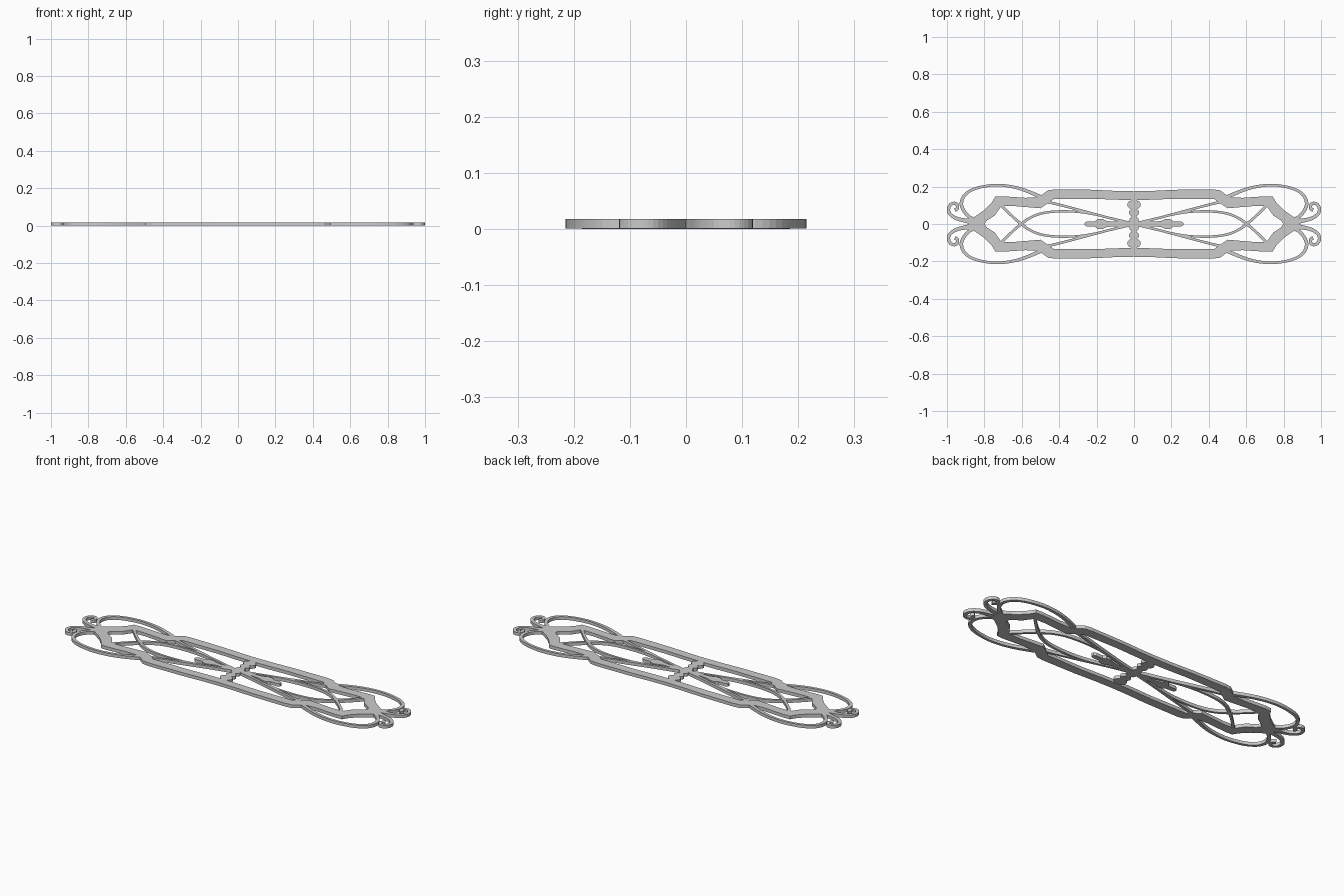
import bpy, bmesh, math
from mathutils import Vector

H = 0.018


def finish(name, outline, z0=0.0, z1=H):
    """Extrude a flat outline and mirror it across both axes."""
    bm = bmesh.new()
    f = bm.faces.new([bm.verts.new((x, y, z0)) for x, y in outline])
    ext = bmesh.ops.extrude_face_region(bm, geom=[f])["geom"]
    for v in ext:
        if isinstance(v, bmesh.types.BMVert):
            v.co.z = z1
    bmesh.ops.recalc_face_normals(bm, faces=bm.faces)
    me = bpy.data.meshes.new(name)
    bm.to_mesh(me)
    bm.free()
    ob = bpy.data.objects.new(name, me)
    bpy.context.collection.objects.link(ob)
    m = ob.modifiers.new("mirror", "MIRROR")
    m.use_axis = (True, True, False)
    m.use_mirror_merge = False
    return ob


def spline(pts, steps=4):
    """Catmull-Rom path; each point is x, y, width."""
    p = [Vector(q) for q in pts]
    p = [2 * p[0] - p[1]] + p + [2 * p[-1] - p[-2]]
    out = []
    for i in range(1, len(p) - 2):
        a, b, c, d = p[i - 1:i + 3]
        for s in range(steps):
            t = s / steps
            out.append(0.5 * (2 * b + (c - a) * t + (2 * a - 5 * b + 4 * c - d) * t * t
                              + (3 * b - a - 3 * c + d) * t ** 3))
    return out + [p[-2]]


def ribbon(name, pts, z0=0.001, z1=H):
    """Flat scroll strip of varying width."""
    path = spline(pts)
    left, right = [], []
    for i, p in enumerate(path):
        d = (path[min(i + 1, len(path) - 1)] - path[max(i - 1, 0)]).xy.normalized()
        n = Vector((-d.y, d.x)) * p.z / 2
        left.append(p.xy + n)
        right.append(p.xy - n)
    return finish(name, left + right[::-1], z0, z1)


# heavy angular frame, one quarter
finish("frame", [
    (0, 0.175), (0.1, 0.177), (0.22, 0.183), (0.42, 0.185), (0.46, 0.18),
    (0.51, 0.143), (0.58, 0.14), (0.70, 0.148), (0.742, 0.146), (0.76, 0.116),
    (0.80, 0.075), (0.85, 0.04), (0.88, 0.03), (0.88, 0), (0.80, 0),
    (0.785, 0.02), (0.745, 0.045), (0.71, 0.095), (0.64, 0.096), (0.50, 0.084),
    (0.43, 0.133), (0.22, 0.135), (0.1, 0.13), (0, 0.128)])

# end curl
ribbon("end_curl", [
    (0.84, 0.01, 0.04), (0.90, 0.018, 0.024), (0.95, 0.03, 0.02),
    (0.985, 0.055, 0.018), (0.991, 0.085, 0.018), (0.975, 0.108, 0.017),
    (0.95, 0.108, 0.017), (0.943, 0.085, 0.017), (0.958, 0.074, 0.02)])

# thin outer loop
ribbon("outer_loop", [
    (0.46, 0.125, 0.018), (0.51, 0.15, 0.02), (0.60, 0.186, 0.017),
    (0.68, 0.204, 0.015), (0.76, 0.207, 0.014), (0.85, 0.189, 0.015),
    (0.905, 0.155, 0.017), (0.923, 0.11, 0.019), (0.91, 0.07, 0.018),
    (0.88, 0.038, 0.018), (0.84, 0.015, 0.02)])

# diagonal brace from the centre to the frame
ribbon("diagonal_brace", [
    (0, 0, 0.016), (0.15, 0.037, 0.013), (0.30, 0.077, 0.013),
    (0.42, 0.108, 0.014), (0.49, 0.123, 0.018)])

# inner tendril crossing the middle line near each end
ribbon("inner_tendril", [
    (0.18, 0.043, 0.008), (0.28, 0.062, 0.010), (0.38, 0.068, 0.012),
    (0.48, 0.06, 0.013), (0.55, 0.036, 0.014), (0.60, 0.002, 0.016),
    (0.65, -0.04, 0.014), (0.72, -0.11, 0.016)])

# side leaf finial
finish("centre_leaf", [
    (0, 0), (0, 0.018), (0.04, 0.012), (0.12, 0.013), (0.15, 0.018),
    (0.17, 0.027), (0.195, 0.026), (0.21, 0.014), (0.25, 0.014),
    (0.263, 0.007), (0.264, 0)], 0.001)

# beads joining the centre to both rails
bead = [(0, 0)]
for y, r in ((0.02, 0.026), (0.062, 0.028), (0.103, 0.036)):
    for k in range(7):
        a = -math.pi / 3 + k * math.pi / 9
        bead.append((r * math.cos(a), y + r * 0.72 * math.sin(a)))
bead += [(0.012, 0.14), (0, 0.14)]
finish("centre_beads", bead, 0.001)
